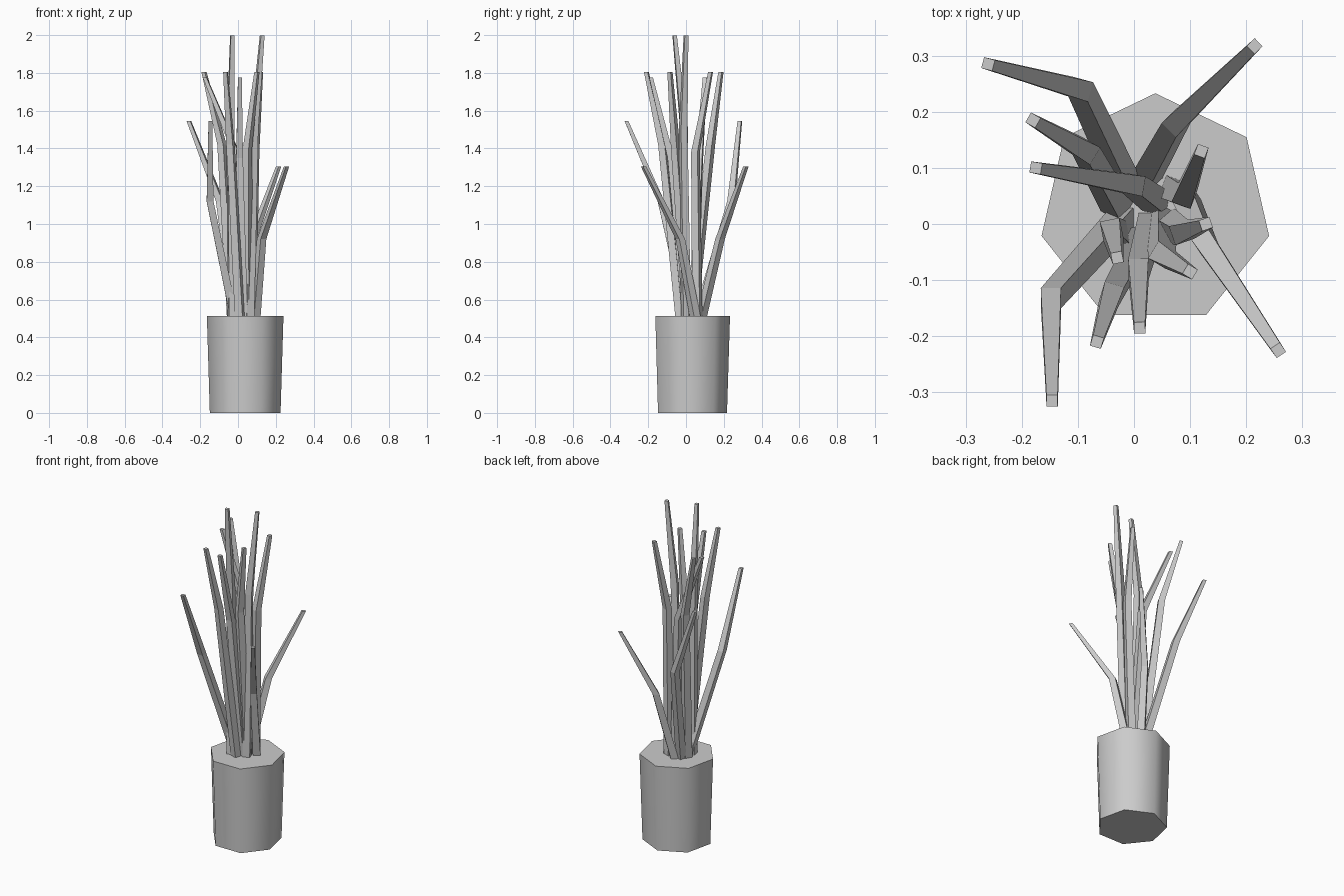
import bpy, bmesh, math
from mathutils import Vector

cube = bpy.data.objects.get("Cube")
if cube:
    bpy.data.objects.remove(cube)

GREY = (0.6, 0.6, 0.6, 1)
grey = bpy.data.materials.new("plain grey")
grey.use_nodes = True
grey.diffuse_color = GREY
grey.node_tree.nodes["Principled BSDF"].inputs["Base Color"].default_value = GREY


def add_object(name, bm, smooth_angle=None):
    bmesh.ops.recalc_face_normals(bm, faces=bm.faces)
    mesh = bpy.data.meshes.new(name)
    bm.to_mesh(mesh)
    bm.free()
    mesh.materials.append(grey)
    obj = bpy.data.objects.new(name, mesh)
    bpy.context.collection.objects.link(obj)
    if smooth_angle:
        bpy.ops.object.select_all(action='DESELECT')
        obj.select_set(True)
        bpy.context.view_layer.objects.active = obj
        bpy.ops.object.shade_smooth_by_angle(angle=math.radians(smooth_angle))
    return obj


def loft(bm, rings):
    """Skin a list of vertex rings and cap both ends."""
    loops = [[bm.verts.new(p) for p in ring] for ring in rings]
    for low, high in zip(loops, loops[1:]):
        n = len(low)
        for i in range(n):
            j = (i + 1) % n
            bm.faces.new((low[i], low[j], high[j], high[i]))
    bm.faces.new(loops[0][::-1])
    bm.faces.new(loops[-1])


# Seven-sided tapered pot, off centre under the leaves
POT = Vector((0.038, 0.025, 0))
RIM = 0.513


def pot_ring(radius, z):
    angles = [math.pi / 2 + math.tau * i / 7 for i in range(7)]
    return [POT + Vector((radius * math.cos(a), radius * math.sin(a), z)) for a in angles]


bm = bmesh.new()
loft(bm, [pot_ring(0.192, 0), pot_ring(0.208, RIM)])
add_object("pot", bm, 60)


# Leaves: square stalks that taper and bend once
def leaf(name, base, bend, tip):
    points = [Vector((*base, RIM - 0.01)), Vector(bend), Vector(tip)]
    lean = points[2] - points[1]
    lean.z = 0
    along = lean.normalized()
    side = Vector((-along.y, along.x, 0))
    rings = []
    for p, half in zip(points, (0.021, 0.018, 0.010)):
        rings.append([p + half * (u * along + v * side)
                      for u, v in ((-1, -1), (1, -1), (1, 1), (-1, 1))])
    bm = bmesh.new()
    loft(bm, rings)
    add_object(name, bm)


LEAVES = [
    # base xy, bend, tip
    ((-0.01, 0.06), (-0.095, 0.24, 1.12), (-0.26, 0.285, 1.545)),
    ((-0.03, 0.03), (-0.085, 0.13, 1.42), (-0.18, 0.185, 1.805)),
    ((0.04, 0.04), (0.0, 0.07, 1.35), (-0.175, 0.10, 1.775)),
    ((0.02, 0.08), (0.075, 0.18, 0.92), (0.215, 0.317, 1.305)),
    ((0.07, 0.06), (0.09, 0.05, 1.38), (0.12, 0.13, 1.805)),
    ((0.06, 0.0), (0.085, -0.015, 1.50), (0.128, 0.0, 1.997)),
    ((0.05, 0.01), (0.05, -0.055, 1.40), (0.10, -0.085, 1.805)),
    ((0.09, 0.05), (0.125, -0.03, 0.92), (0.257, -0.225, 1.305)),
    ((0.03, 0.0), (0.008, -0.08, 1.35), (0.01, -0.185, 1.775)),
    ((0.01, -0.03), (-0.04, -0.125, 1.42), (-0.066, -0.21, 1.805)),
    ((-0.02, 0.01), (-0.148, -0.132, 1.12), (-0.146, -0.315, 1.545)),
    ((-0.03, -0.02), (-0.04, -0.01, 1.50), (-0.03, -0.06, 1.997)),
]
for i, (base, bend, tip) in enumerate(LEAVES, 1):
    leaf(f"leaf_{i}", base, bend, tip)
